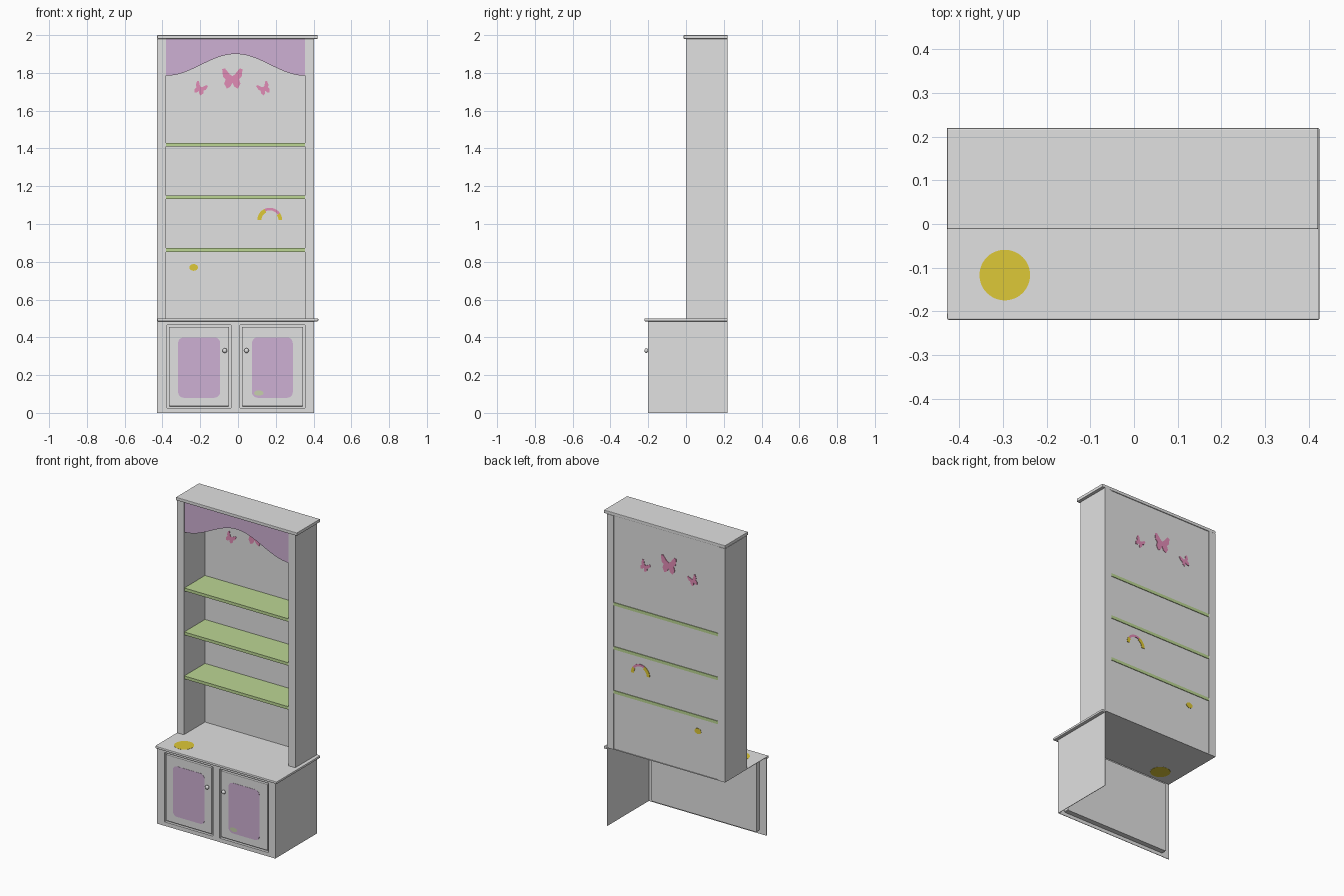
import bpy, bmesh, math

if "Cube" in bpy.data.objects:
    bpy.data.objects.remove(bpy.data.objects["Cube"])


def material(name, r, g, b):
    lin = [((c / 255 + 0.055) / 1.055) ** 2.4 for c in (r, g, b)]
    m = bpy.data.materials.new(name)
    m.diffuse_color = (*lin, 1)
    m.use_nodes = True
    m.node_tree.nodes["Principled BSDF"].inputs["Base Color"].default_value = m.diffuse_color
    return m


WHITE = material("painted_white", 225, 225, 225)
LILAC = material("lilac", 206, 176, 212)
GREEN = material("shelf_green", 188, 214, 148)
YELLOW = material("yellow", 222, 200, 55)
PINK = material("pink", 225, 140, 182)
PALE = material("pale_green", 198, 208, 172)


def finish(name, bm, mat):
    bmesh.ops.recalc_face_normals(bm, faces=bm.faces)
    me = bpy.data.meshes.new(name)
    bm.to_mesh(me)
    bm.free()
    me.materials.append(mat)
    ob = bpy.data.objects.new(name, me)
    bpy.context.collection.objects.link(ob)
    return ob


def box(name, x, y, z, mat=WHITE, bevel=0):
    bm = bmesh.new()
    bmesh.ops.create_cube(bm, size=1)
    for v in bm.verts:
        v.co = [lo + (c + 0.5) * (hi - lo) for c, (lo, hi) in zip(v.co, (x, y, z))]
    if bevel:
        bmesh.ops.bevel(bm, geom=bm.edges[:], offset=bevel, segments=2,
                        profile=0.5, affect='EDGES')
    return finish(name, bm, mat)


def plate(name, pts, lo, hi, mat, flat=False):
    """Extrude an outline through y (or through z when flat)."""
    bm = bmesh.new()
    place = (lambda a, b, d: (a, b, d)) if flat else (lambda a, b, d: (a, d, b))
    rings = [[bm.verts.new(place(a, b, d)) for a, b in pts] for d in (lo, hi)]
    bm.faces.new(rings[0])
    bm.faces.new(rings[1])
    n = len(pts)
    for i in range(n):
        j = (i + 1) % n
        bm.faces.new((rings[0][i], rings[0][j], rings[1][j], rings[1][i]))
    return finish(name, bm, mat)


def ellipse(cx, cz, rx, rz, n=32):
    return [(cx + rx * math.cos(2 * math.pi * i / n),
             cz + rz * math.sin(2 * math.pi * i / n)) for i in range(n)]


def round_rect(x0, x1, z0, z1, r):
    pts = []
    for k, (cx, cz) in enumerate(((x1 - r, z1 - r), (x0 + r, z1 - r),
                                  (x0 + r, z0 + r), (x1 - r, z0 + r))):
        for i in range(6):
            a = math.pi / 2 * (k + i / 5)
            pts.append((cx + r * math.cos(a), cz + r * math.sin(a)))
    return pts


L, R = -0.428, 0.402          # outer sides
LI, RI = -0.38, 0.355         # inner sides of the posts
BACK, FRONT = 0.22, -0.20

# Lower cabinet: open at the back, bottom and left
box("cabinet_right_side", (R - 0.003, R), (FRONT, BACK), (0, 0.497))
for name, x, z in (("left_stile", (L, -0.376), (0, 0.497)),
                   ("right_stile", (RI, R), (0, 0.497)),
                   ("bottom_rail", (-0.376, RI), (0, 0.025)),
                   ("top_rail", (-0.376, RI), (0.465, 0.497)),
                   ("middle_stile", (-0.037, 0.01), (0.025, 0.465))):
    box("cabinet_" + name, x, (FRONT, FRONT + 0.003), z)
box("door_backing", (-0.376, RI), (-0.183, -0.165), (0.025, 0.465))
for name, x, z in (("left", (-0.379, -0.376), (0.025, 0.465)),
                   ("right", (RI, RI + 0.003), (0.025, 0.465)),
                   ("low", (-0.376, RI), (0.022, 0.025)),
                   ("high", (-0.376, RI), (0.465, 0.468)),
                   ("mid_left", (-0.037, -0.034), (0.025, 0.465)),
                   ("mid_right", (0.007, 0.01), (0.025, 0.465))):
    box("recess_wall_" + name, x, (FRONT + 0.001, -0.165), z)

# Doors with painted panels and knobs
for side, x0, x1, p0, p1, kx in (("left", -0.376, -0.037, -0.317, -0.095, -0.07),
                                 ("right", 0.01, RI, 0.074, 0.29, 0.045)):
    box(side + "_door", (x0 + 0.01, x1 - 0.01), (-0.199, -0.18), (0.035, 0.455),
        bevel=0.003)
    plate(side + "_door_panel", round_rect(p0, p1, 0.08, 0.40, 0.03),
          -0.2005, -0.198, LILAC)
    bm = bmesh.new()
    bmesh.ops.create_uvsphere(bm, u_segments=20, v_segments=12, radius=0.0125)
    for v in bm.verts:
        v.co.y *= 0.8
        v.co += type(v.co)((kx, -0.210, 0.33))
    knob = finish(side + "_knob", bm, WHITE)
    knob.data.shade_smooth()
plate("door_motif", ellipse(0.11, 0.105, 0.025, 0.014, 16), -0.2012, -0.199, PALE)

# Counter with edge moulding on the front and right
box("counter", (L, R + 0.005), (FRONT - 0.005, BACK), (0.497, 0.5))
box("counter_front_moulding", (L, 0.425), (-0.22, FRONT), (0.485, 0.5), bevel=0.004)
box("counter_right_moulding", (R, 0.425), (-0.22, BACK), (0.485, 0.5), bevel=0.004)
plate("counter_spot", ellipse(-0.296, -0.117, 0.058, 0.058, 48), 0.496, 0.501,
      YELLOW, flat=True)

# Upper hutch
box("left_post", (L, LI), (0, BACK), (0.5, 1.98))
box("right_post", (RI, R), (0, BACK), (0.5, 1.98))
box("back_panel", (LI, RI), (0.212, 0.215), (0.5, 1.98))
box("cornice", (L, 0.422), (-0.012, BACK), (1.98, 2.0), bevel=0.003)
for i in range(3):
    z = 0.853 + 0.279 * i
    box("shelf_%d" % (i + 1), (LI, RI), (0.004, BACK - 0.001), (z, z + 0.019), GREEN)

# Wavy valance
N = 40
curve = []
for i in range(N + 1):
    t = i / N
    curve.append((LI + t * (RI - LI), 1.785 + 0.0575 * (1 - math.cos(2 * math.pi * t))))
plate("valance", curve + [(RI, 1.98), (LI, 1.98)], 0.004, 0.012, LILAC)

# Painted motifs, showing on both sides of the back panel
Y0, Y1 = 0.2095, 0.2175
half = [(0, 0.12), (0.12, 0.2), (0.36, 0.5), (0.5, 0.46), (0.46, 0.1),
        (0.33, -0.03), (0.4, -0.25), (0.27, -0.5), (0.1, -0.4), (0, -0.2)]
outline = half + [(-a, b) for a, b in half[-2:0:-1]]
for name, cx, cz, s, ang in (("middle", -0.03, 1.77, 0.108, 0),
                             ("left", -0.20, 1.717, 0.064, -0.45),
                             ("right", 0.138, 1.717, 0.064, 0.45)):
    c, d = math.cos(ang), math.sin(ang)
    plate(name + "_butterfly", [(cx + s * (a * c - b * d), cz + s * (a * d + b * c))
                                for a, b in outline], Y0, Y1, PINK)


def arc(r0, r1, a0, a1):
    angs = [math.radians(a0 + (a1 - a0) * i / 12) for i in range(13)]
    p = [(0.168 + r1 * math.cos(a), 1.02 + r1 * math.sin(a)) for a in angs]
    return p + [(0.168 + r0 * math.cos(a), 1.02 + r0 * math.sin(a)) for a in angs[::-1]]


plate("rainbow_left", arc(0.044, 0.066, 115, 180), Y0, Y1, YELLOW)
plate("rainbow_top", arc(0.052, 0.066, 35, 115), Y0, Y1, PINK)
plate("rainbow_right", arc(0.046, 0.066, 0, 35), Y0, Y1, YELLOW)
plate("small_spot", ellipse(-0.235, 0.77, 0.023, 0.018, 16), Y0, Y1, YELLOW)
